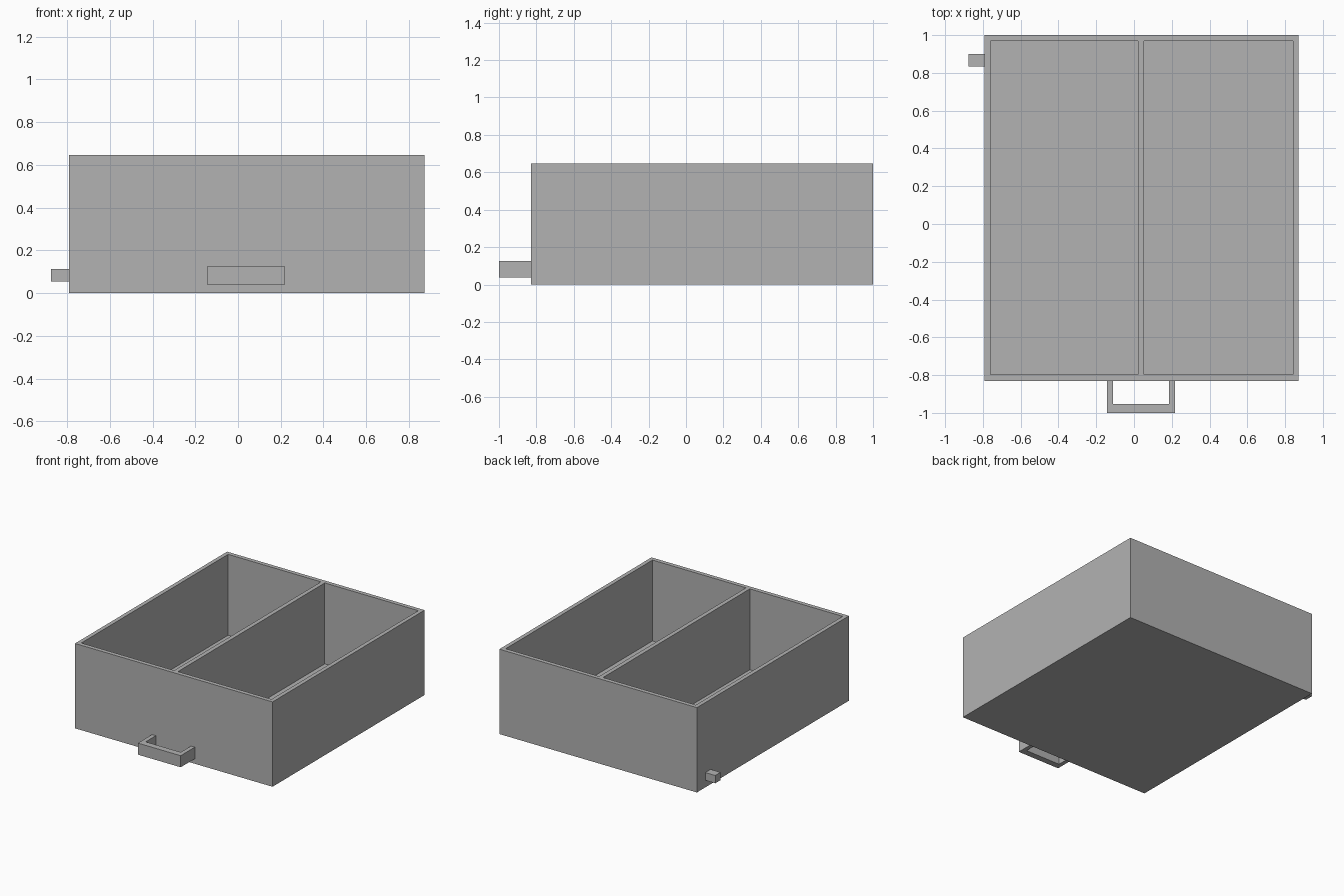
import bpy
import bmesh

cube = bpy.data.objects.get("Cube")
if cube:
    bpy.data.objects.remove(cube, do_unlink=True)

grey = bpy.data.materials.new("plain grey")
grey.use_nodes = True
colour = (0.448, 0.448, 0.448, 1)
grey.diffuse_color = colour
grey.node_tree.nodes["Principled BSDF"].inputs["Base Color"].default_value = colour


def add_object(name, bm):
    bmesh.ops.recalc_face_normals(bm, faces=bm.faces[:])
    mesh = bpy.data.meshes.new(name)
    bm.to_mesh(mesh)
    bm.free()
    mesh.materials.append(grey)
    obj = bpy.data.objects.new(name, mesh)
    bpy.context.collection.objects.link(obj)
    return obj


def extrude_outline(name, outline, bottom, top):
    """Solid made by raising a flat outline."""
    bm = bmesh.new()
    face = bm.faces.new([bm.verts.new((x, y, bottom)) for x, y in outline])
    raised = bmesh.ops.extrude_face_region(bm, geom=[face], use_keep_orig=True)
    for v in raised["geom"]:
        if isinstance(v, bmesh.types.BMVert):
            v.co.z = top
    return add_object(name, bm)


# Divided tray: a rim with two compartments sunk into it
HEIGHT, FLOOR = 0.646, 0.03
xs = [-0.792, -0.761, 0.021, 0.053, 0.841, 0.872]
ys = [-0.83, -0.798, 0.968, 1.0]
bm = bmesh.new()
grid = [[bm.verts.new((x, y, HEIGHT)) for x in xs] for y in ys]
pockets = []
for j in range(len(ys) - 1):
    for i in range(len(xs) - 1):
        face = bm.faces.new((grid[j][i], grid[j][i + 1],
                             grid[j + 1][i + 1], grid[j + 1][i]))
        if j == 1 and i in (1, 3):
            pockets.append(face)

# Outer walls and underside
rim = [e for e in bm.edges if e.is_boundary]
walls = bmesh.ops.extrude_edge_only(bm, edges=rim)["geom"]
for v in walls:
    if isinstance(v, bmesh.types.BMVert):
        v.co.z = 0
bmesh.ops.holes_fill(bm, edges=[e for e in bm.edges if e.is_boundary], sides=0)

# Compartments
for face in pockets:
    sunk = bmesh.ops.extrude_discrete_faces(bm, faces=[face])["faces"][0]
    for v in sunk.verts:
        v.co.z = FLOOR
add_object("divided_tray", bm)

# Front pull handle
left, right, thick = -0.143, 0.217, 0.032
back, front, inner = -0.83, -1.0, -0.952
extrude_outline("front_handle", [
    (left, back), (left, front), (right, front), (right, back),
    (right - thick, back), (right - thick, inner),
    (left + thick, inner), (left + thick, back)], 0.038, 0.126)

# Small side peg near the back
extrude_outline("side_peg", [
    (-0.876, 0.835), (-0.792, 0.835), (-0.792, 0.899), (-0.876, 0.899)],
    0.054, 0.113)
